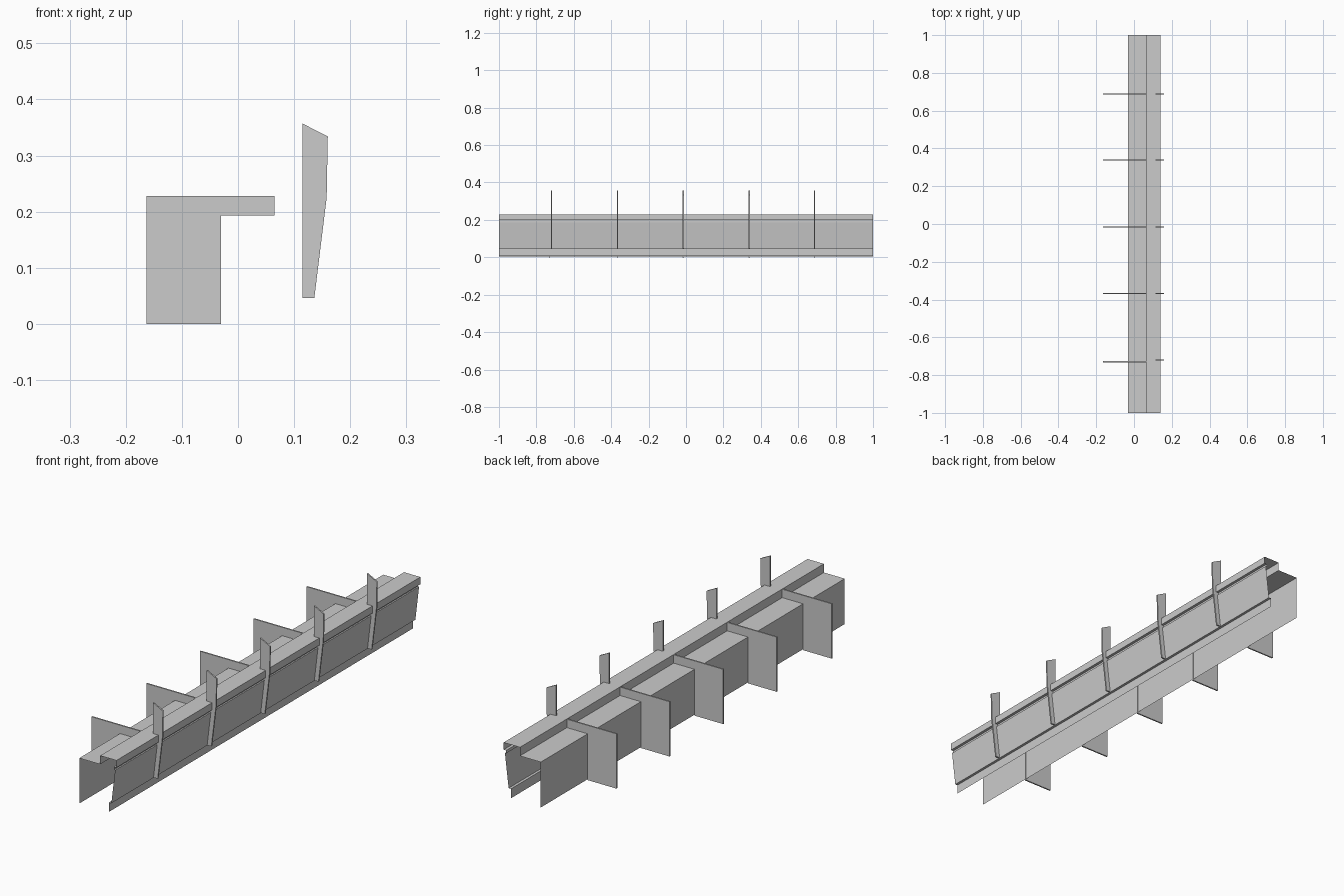
import bpy

if "Cube" in bpy.data.objects:
    bpy.data.objects.remove(bpy.data.objects["Cube"])

THICK = 0.006


def mesh_object(name, verts, faces):
    mesh = bpy.data.meshes.new(name)
    mesh.from_pydata(verts, [], faces)
    mesh.update()
    obj = bpy.data.objects.new(name, mesh)
    bpy.context.collection.objects.link(obj)
    return obj


def sheet(name, profile):
    """Open x/z profile swept along the full length."""
    n = len(profile)
    verts = [(x, y, z) for y in (-1, 1) for x, z in profile]
    faces = [(i, i + 1, n + i + 1, n + i) for i in range(n - 1)]
    return mesh_object(name, verts, faces)


def plate(name, outline, y):
    """Thin closed plate standing across the length."""
    n = len(outline)
    verts = [(x, y + s * THICK / 2, z) for s in (-1, 1) for x, z in outline]
    faces = [tuple(range(n)), tuple(range(2 * n - 1, n - 1, -1))]
    faces += [(i, n + i, n + (i + 1) % n, (i + 1) % n) for i in range(n)]
    return mesh_object(name, verts, faces)


# Long folded sheet: inner wall, stepped top, lip, sloping outer wall, foot
sheet("folded_sheet", [
    (-0.031, 0.004), (-0.031, 0.193), (0.065, 0.193), (0.065, 0.229),
    (0.14, 0.229), (0.14, 0.199), (0.128, 0.199), (0.128, 0.187),
    (0.134, 0.187), (0.117, 0.045), (0.106, 0.045), (0.106, 0.006)])

# Inner L-shaped ribs and outer posts
rib = [(-0.163, 0), (-0.03, 0), (-0.03, 0.193), (0.065, 0.193),
       (0.065, 0.228), (-0.163, 0.228)]
post = [(0.115, 0.046), (0.136, 0.046), (0.158, 0.225),
        (0.16, 0.334), (0.115, 0.357)]
for i, y in enumerate((-0.725, -0.367, -0.015, 0.338, 0.688)):
    plate(f"inner_rib_{i + 1}", rib, y - (0.004 if i == 0 else 0))
    plate(f"outer_post_{i + 1}", post, y + (0.005 if i == 0 else 0))
